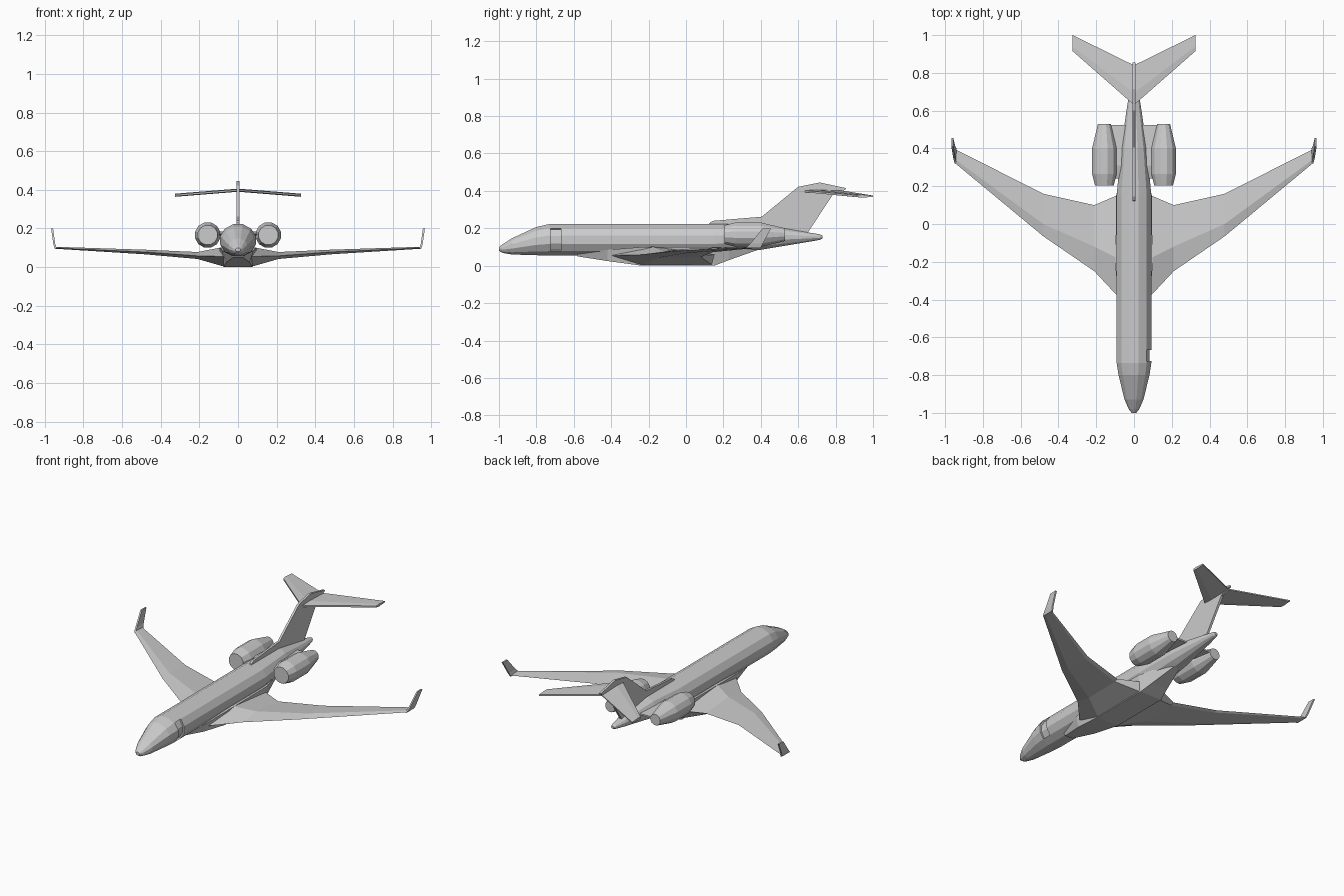
import bpy, bmesh
from math import sin, cos, pi

if "Cube" in bpy.data.objects:
    bpy.data.objects.remove(bpy.data.objects["Cube"])


def loft(name, rings, mirror=False, edit=None):
    """Skin a list of equal-length point rings and cap both ends."""
    bm = bmesh.new()
    rows = [[bm.verts.new(p) for p in ring] for ring in rings]
    n = len(rings[0])
    for a, b in zip(rows, rows[1:]):
        for i in range(n):
            j = (i + 1) % n
            bm.faces.new((a[i], a[j], b[j], b[i]))
    bm.faces.new(rows[0])
    bm.faces.new(rows[-1])
    bmesh.ops.recalc_face_normals(bm, faces=bm.faces)
    if edit:
        edit(bm)
    mesh = bpy.data.meshes.new(name)
    bm.to_mesh(mesh)
    bm.free()
    obj = bpy.data.objects.new(name, mesh)
    bpy.context.collection.objects.link(obj)
    if mirror:
        mod = obj.modifiers.new("mirror", 'MIRROR')
        mod.use_bisect_axis[0] = False
        mod.use_mirror_merge = False
    return obj


def oval(y, hw, z0, z1, cx=0.0, n=12):
    """Twelve-sided ring with flat sides, flat top and flat bottom."""
    k = 1 / cos(pi / n)
    angles = [2 * pi * (i + 0.5) / n for i in range(n)]
    return [(cx + hw * k * cos(a), y,
             (z0 + z1) / 2 + (z1 - z0) / 2 * k * sin(a)) for a in angles]


# Fuselage with a recessed door on the right side
def recess_door(bm):
    faces = []
    for f in bm.faces:
        c = f.calc_center_median()
        if -0.725 < c.y < -0.67 and c.x > 0.05:
            faces.append(f)
    res = bmesh.ops.extrude_face_region(bm, geom=faces)
    for v in res["geom"]:
        if isinstance(v, bmesh.types.BMVert):
            v.co.x *= 0.88
            v.co.z = 0.139 + (v.co.z - 0.139) * 0.9
    bmesh.ops.delete(bm, geom=[f for f in faces if f.is_valid], context='FACES')


body = [(-1.0, .012, .08, .10), (-.98, .028, .068, .115), (-.93, .05, .06, .147),
        (-.80, .082, .056, .207), (-.735, .092, .055, .222), (-.725, .092, .055, .222),
        (-.667, .092, .055, .222), (.15, .092, .055, .222), (.40, .069, .085, .221),
        (.64, .034, .125, .18), (.715, .018, .138, .168), (.73, .01, .145, .161)]
loft("fuselage", [oval(*s) for s in body], edit=recess_door)

# Belly fairing: y, bottom half width, top half width, bottom z, top z
belly = [(-.58, .025, .04, .05, .065), (-.42, .06, .08, .025, .085),
         (-.235, .075, .098, .0, .10), (.15, .075, .095, .0, .10),
         (.23, .055, .075, .03, .10), (.38, .02, .03, .083, .10)]
loft("belly_fairing", [[(-b, y, z0), (b, y, z0), (t, y, z1), (-t, y, z1)]
                       for y, b, t, z0, z1 in belly])

# Wings: x, then (y, z) of leading edge, top ridge, trailing edge, lower rear, lower front
wing = [(.07, (-.40, .055), (-.19, .105), (.16, .06), (.14, .004), (-.235, .002)),
        (.21, (-.25, .058), (-.12, .078), (.10, .056), (.08, .046), (-.15, .042)),
        (.48, (-.065, .078), (.0, .090), (.16, .078), (.14, .072), (-.01, .066)),
        (.945, (.32, .099), (.34, .105), (.395, .102), (.39, .097), (.34, .095))]
loft("wing", [[(s[0], y, z) for y, z in s[1:]] for s in wing], mirror=True)

# Winglets: x, front y, rear y, z
loft("winglet", [[(x - .006, a, z), (x + .004, a, z), (x + .004, b, z), (x - .006, b, z)]
                 for x, a, b, z in [(.945, .32, .40, .096), (.952, .345, .412, .12),
                                    (.963, .41, .455, .20)]], mirror=True)

# Engines and their pylons
engine = [(.205, .05), (.265, .065), (.40, .065), (.53, .034)]
loft("engine", [oval(y, r, .166 - r, .166 + r, cx=.157) for y, r in engine], mirror=True)
loft("engine_pylon", [[(x, .24, .17), (x, .31, .185), (x, .525, .175), (x, .525, .165),
                       (x, .31, .155)] for x in (.03, .135)], mirror=True)

# Tail fin with dorsal fillet
fin = [(.12, .215), (.125, .228), (.145, .24), (.405, .262), (.60, .422), (.715, .445),
       (.855, .415), (.85, .405), (.785, .38), (.65, .175), (.60, .165), (.40, .20)]
loft("tail_fin", [[(x, y, z) for y, z in fin] for x in (-.007, .007)])

# Swept tailplane: x, front y, rear y, z
tail = [(-.325, .915, 1.0, .372), (0, .63, .84, .398), (.325, .915, 1.0, .372)]
loft("tailplane", [[(x, a, z - .005), (x, a, z + .005), (x, a + .3 * (b - a), z + .008),
                    (x, b, z + .003), (x, b, z - .004), (x, a + .3 * (b - a), z - .008)]
                   for x, a, b, z in tail])
